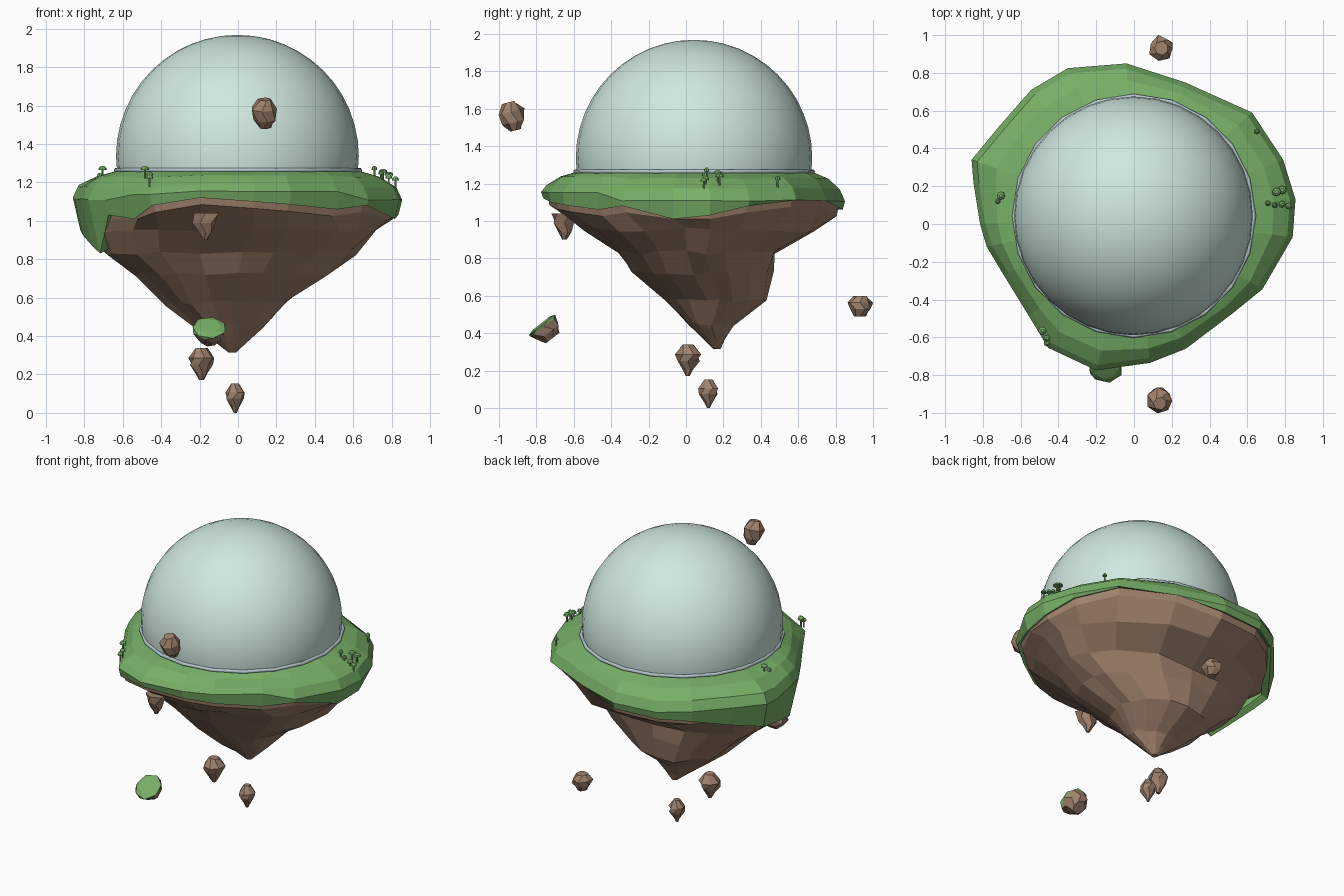
import bpy, bmesh, math, random
from mathutils import Vector, Matrix

if "Cube" in bpy.data.objects:
    bpy.data.objects.remove(bpy.data.objects["Cube"])

random.seed(4)
DOME = Vector((-0.003, 0.043, 1.336))


def material(name, rgb):
    m = bpy.data.materials.new(name)
    m.diffuse_color = (*rgb, 1)
    m.use_nodes = True
    m.node_tree.nodes["Principled BSDF"].inputs["Base Color"].default_value = m.diffuse_color
    return m


GRASS = material("grass green", (0.185, 0.43, 0.135))
EARTH = material("earth brown", (0.355, 0.225, 0.155))
GLASS = material("pale glass", (0.63, 0.81, 0.745))
METAL = material("grey blue rim", (0.45, 0.56, 0.60))


def finish(bm, name, mats, smooth=False):
    bmesh.ops.recalc_face_normals(bm, faces=bm.faces)
    me = bpy.data.meshes.new(name)
    bm.to_mesh(me)
    bm.free()
    for m in mats:
        me.materials.append(m)
    ob = bpy.data.objects.new(name, me)
    bpy.context.collection.objects.link(ob)
    for p in me.polygons:
        p.use_smooth = smooth
    return ob


def loft(bm, rings, cap_first=True, cap_last=True):
    """Skin closed rings of equal length; returns faces row by row."""
    vs = [[bm.verts.new(p) for p in r] for r in rings]
    n = len(vs[0])
    rows = [[bm.faces.new((a[i], a[(i + 1) % n], b[(i + 1) % n], b[i]))
             for i in range(n)] for a, b in zip(vs, vs[1:])]
    if cap_first:
        bm.faces.new(vs[0])
    if cap_last:
        rows.append([bm.faces.new(vs[-1])])
    return rows


# Island outline: x, y, height of the hanging grass edge
OUTLINE = [
    (0.855, 0.13, 1.03), (0.79, 0.34, 1.08), (0.625, 0.59, 1.11), (0.27, 0.75, 1.12),
    (-0.04, 0.85, 1.06), (-0.35, 0.825, 1.06), (-0.545, 0.71, 1.05), (-0.72, 0.51, 0.99),
    (-0.86, 0.34, 0.95), (-0.85, 0.22, 0.92), (-0.815, 0.0, 0.87), (-0.78, -0.12, 0.83),
    (-0.69, -0.27, 1.03), (-0.555, -0.49, 1.01), (-0.455, -0.655, 1.08), (-0.2, -0.775, 1.12),
    (0.085, -0.735, 1.10), (0.275, -0.66, 1.085), (0.52, -0.475, 1.06), (0.68, -0.345, 1.08),
    (0.84, -0.07, 1.01)]


def spot(o, scale, z):
    """Outline point pulled toward the dome axis."""
    return Vector((o[0] * scale, DOME.y + (o[1] - DOME.y) * scale, z))


def circle_spot(o, r, z):
    d = Vector((o[0], o[1] - DOME.y, 0)).normalized() * r
    return Vector((d.x, DOME.y + d.y, z))


def lip(o):
    return 0.985 - 0.28 * max(0, 1.06 - o[2])


def shoulder(o, z):
    p = spot(o, 0.98, 0).lerp(circle_spot(o, 0.645, 0), 0.5)
    return Vector((p.x, p.y, z))


# Grass cap with drooping skirt
jit = [random.uniform(-0.012, 0.012) for _ in OUTLINE]
both = list(zip(OUTLINE, jit))
grass = [
    [spot(o, lip(o) - 0.05, o[2] + 0.02) for o in OUTLINE],
    [spot(o, lip(o), o[2]) for o in OUTLINE],
    [spot(o, 1.0, 1.115 + j + 0.03 * (o[1] < -0.4)) for o, j in both],
    [spot(o, 0.965, 1.18 + j) for o, j in both],
    [shoulder(o, 1.232 + j * 0.6) for o, j in both],
    [circle_spot(o, 0.645, 1.257) for o in OUTLINE]]
bm = bmesh.new()
loft(bm, grass, cap_first=False)
finish(bm, "grass_cap", [GRASS])

# Earth cone: z, x min, x max, y min, y max at each level
LEVELS = [
    (0.315, -0.05, -0.01, 0.145, 0.185), (0.37, -0.12, 0.05, 0.09, 0.21),
    (0.45, -0.22, 0.13, 0.0, 0.25), (0.57, -0.38, 0.25, -0.13, 0.43),
    (0.72, -0.55, 0.45, -0.285, 0.47), (0.83, -0.69, 0.60, -0.37, 0.49),
    (0.95, -0.745, 0.73, -0.53, 0.68)]
rings = []
for k, (z, x0, x1, y0, y1) in enumerate(LEVELS):
    c = Vector(((x0 + x1) / 2, (y0 + y1) / 2, z))
    ring = []
    for o in OUTLINE:
        a = math.atan2(o[1] - DOME.y, o[0])
        s = 1 + random.uniform(-0.035, 0.035)
        ring.append(c + Vector((math.cos(a) * (x1 - x0) / 2 * s,
                                math.sin(a) * (y1 - y0) / 2 * s,
                                random.uniform(-0.015, 0.015) * (k > 1))))
    rings.append(ring)
rings.append([spot(o, 0.945, max(o[2] - 0.035, 1.01)) for o in OUTLINE])
rings.append([spot(o, 0.96, max(o[2], 1.02) + 0.03) for o in OUTLINE])
bm = bmesh.new()
loft(bm, rings)
finish(bm, "earth_cone", [EARTH])

# Glass dome, cut flat at the bottom
bm = bmesh.new()
bmesh.ops.create_uvsphere(bm, u_segments=32, v_segments=24, radius=0.632,
                          matrix=Matrix.Translation(DOME))
bmesh.ops.bisect_plane(bm, geom=bm.verts[:] + bm.edges[:] + bm.faces[:],
                       plane_co=(0, 0, 1.252), plane_no=(0, 0, -1), clear_outer=True)
finish(bm, "glass_dome", [GLASS], smooth=True)

# Rim around the dome
bpy.ops.mesh.primitive_torus_add(location=(0, DOME.y, 1.264), major_radius=0.634,
                                 minor_radius=0.012, major_segments=20, minor_segments=8)
ob = bpy.context.object
ob.name = "dome_rim"
ob.data.materials.append(METAL)
bpy.ops.object.shade_smooth()


def stone(name, centre, profile, sides=7, tilt=0.0, wobble=0.12, green_rows=0):
    """Rough turned stone; profile runs bottom to top as (radius, z)."""
    m = Matrix.Translation(centre) @ Matrix.Rotation(tilt, 4, 'X')
    rings = [[m @ Vector((r * math.cos(a) * s, r * math.sin(a) * s, z))
              for a, s in ((math.tau * (i + 0.5 * (j % 2)) / sides,
                            1 + random.uniform(-wobble, wobble)) for i in range(sides))]
             for j, (r, z) in enumerate(profile)]
    bm = bmesh.new()
    rows = loft(bm, rings)
    for row in rows[len(rows) - green_rows:]:
        for f in row:
            f.material_index = 1
    return finish(bm, name, [EARTH, GRASS] if green_rows else [EARTH])


# Floating stones and hanging spike
stone("stone_high_front", (0.14, -0.93, 1.56),
      [(0.03, -0.078), (0.058, -0.035), (0.068, 0.025), (0.035, 0.076)], tilt=0.25)
stone("stone_back", (0.145, 0.93, 0.543),
      [(0.03, -0.055), (0.06, -0.015), (0.065, 0.02), (0.035, 0.055)])
stone("stone_under_left", (-0.19, 0.01, 0.255),
      [(0.012, -0.085), (0.03, -0.05), (0.06, -0.005), (0.068, 0.03), (0.03, 0.083)])
stone("stone_lowest", (-0.015, 0.12, 0.075),
      [(0.008, -0.075), (0.022, -0.045), (0.048, 0.0), (0.05, 0.03), (0.022, 0.078)])
stone("grassy_stone", (-0.15, -0.768, 0.445),
      [(0.045, -0.09), (0.072, -0.055), (0.088, -0.012), (0.09, 0.0), (0.06, 0.01)],
      tilt=math.radians(38), wobble=0.05, green_rows=3)
stone("hanging_spike", (-0.17, -0.65, 1.0),
      [(0.012, -0.1), (0.035, -0.06), (0.062, -0.01), (0.075, 0.04)], sides=6)

# Little capped plants: x, y, top z, cap radius
PLANTS = [(-0.705, 0.15, 1.285, 0.022), (-0.72, 0.12, 1.25, 0.014), (-0.485, -0.565, 1.285, 0.022),
          (-0.46, -0.605, 1.255, 0.018), (-0.46, -0.63, 1.24, 0.018), (0.71, 0.11, 1.285, 0.015),
          (0.755, 0.17, 1.27, 0.024), (0.785, 0.18, 1.255, 0.024), (0.745, 0.10, 1.26, 0.015),
          (0.785, 0.105, 1.24, 0.018), (0.82, 0.095, 1.23, 0.018), (0.65, 0.49, 1.24, 0.015)]
for n, (x, y, z, r) in enumerate(PLANTS):
    bm = bmesh.new()
    profile = [(0.005, -0.065), (0.005, -0.018), (r, -0.02), (r * 0.85, -0.008), (r * 0.4, 0)]
    loft(bm, [[Vector((x + q * math.cos(math.tau * i / 8), y + q * math.sin(math.tau * i / 8), z + h))
               for i in range(8)] for q, h in profile])
    finish(bm, f"plant_{n + 1}", [GRASS])
